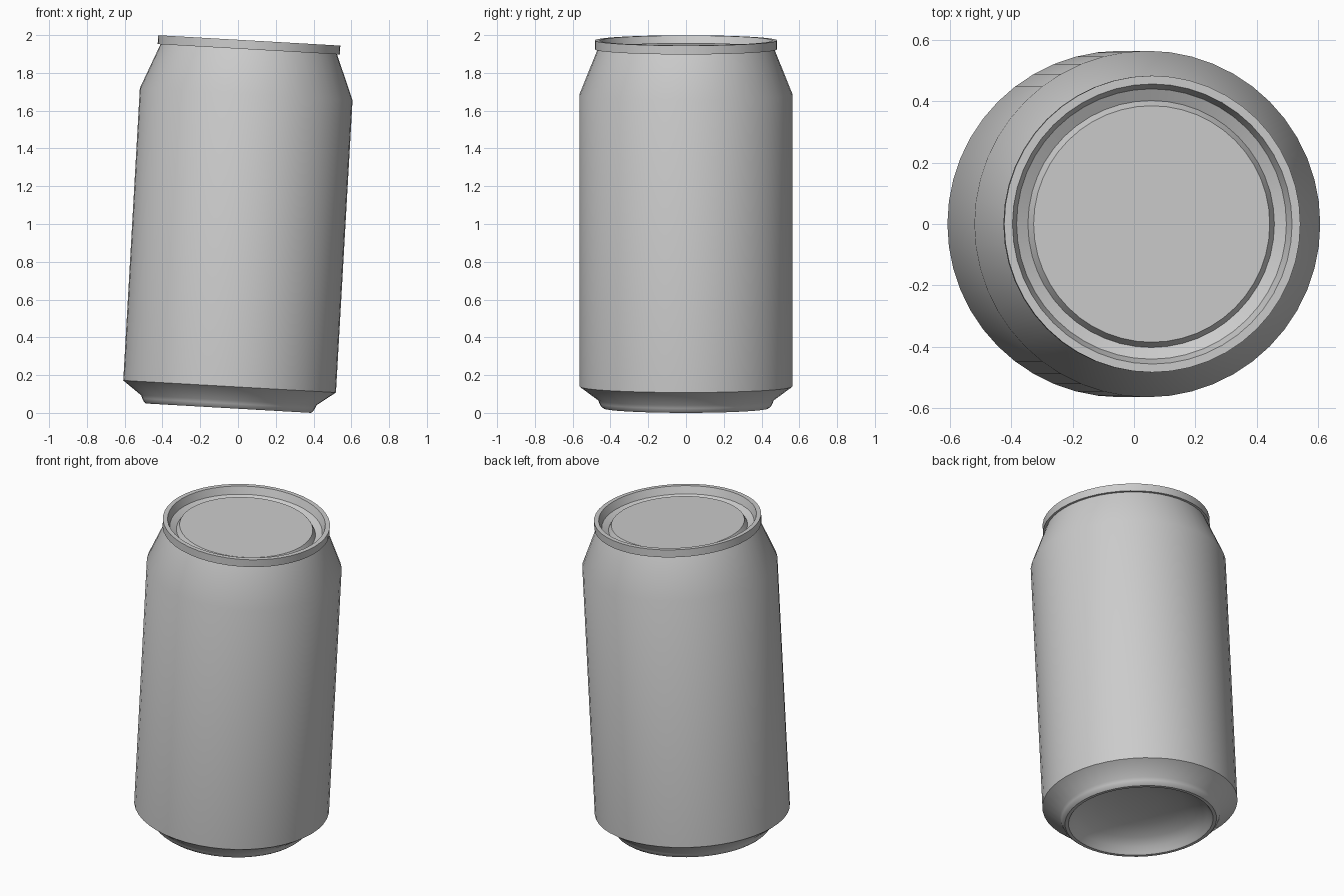
import bpy, bmesh, math

if "Cube" in bpy.data.objects:
    bpy.data.objects.remove(bpy.data.objects["Cube"], do_unlink=True)

SEGMENTS = 48
TILT = math.radians(3.25)
BASE = (-0.051, 0.0, 0.025)

# Bare metal
metal = bpy.data.materials.new("grey metal")
metal.use_nodes = True
GREY = (0.6, 0.6, 0.6, 1.0)
metal.diffuse_color = GREY
metal.node_tree.nodes["Principled BSDF"].inputs["Base Color"].default_value = GREY


def lathe(name, profile):
    """Turn a (radius, height) profile, listed so the faces point outward."""
    bm = bmesh.new()
    rings = []
    for r, z in profile:
        if r == 0:
            rings.append([bm.verts.new((0, 0, z))] * SEGMENTS)
        else:
            rings.append([bm.verts.new((r * math.cos(a), r * math.sin(a), z))
                          for a in (math.tau * i / SEGMENTS for i in range(SEGMENTS))])
    for low, high in zip(rings, rings[1:]):
        for i in range(SEGMENTS):
            j = (i + 1) % SEGMENTS
            corners = list(dict.fromkeys((low[i], low[j], high[j], high[i])))
            bm.faces.new(corners)
    mesh = bpy.data.meshes.new(name)
    bm.to_mesh(mesh)
    bm.free()
    mesh.materials.append(metal)
    obj = bpy.data.objects.new(name, mesh)
    bpy.context.collection.objects.link(obj)
    obj.location = BASE
    obj.rotation_euler = (0, TILT, 0)
    bpy.ops.object.select_all(action="DESELECT")
    obj.select_set(True)
    bpy.context.view_layer.objects.active = obj
    bpy.ops.object.shade_smooth_by_angle(angle=math.radians(32))
    return obj


# Concave underside and rounded foot ring
lathe("base_dome", [(0, 0.135), (0.12, 0.13), (0.25, 0.11), (0.34, 0.075),
                    (0.39, 0.04), (0.41, 0.01), (0.418, 0.0)])
lathe("foot", [(0.418, 0.0), (0.438, 0.0), (0.45, 0.01), (0.458, 0.025),
               (0.465, 0.042), (0.564, 0.115)])

# Straight wall and tapered shoulder
lathe("body", [(0.564, 0.115), (0.564, 1.665), (0.468, 1.903)])

# Rolled rim with its inner wall
lathe("rim", [(0.468, 1.903), (0.483, 1.903), (0.483, 1.95), (0.456, 1.95),
              (0.440, 1.905)])

# Lid: sloped channel around a raised flat panel
lathe("lid", [(0.440, 1.905), (0.402, 1.885), (0.385, 1.915), (0, 1.915)])
